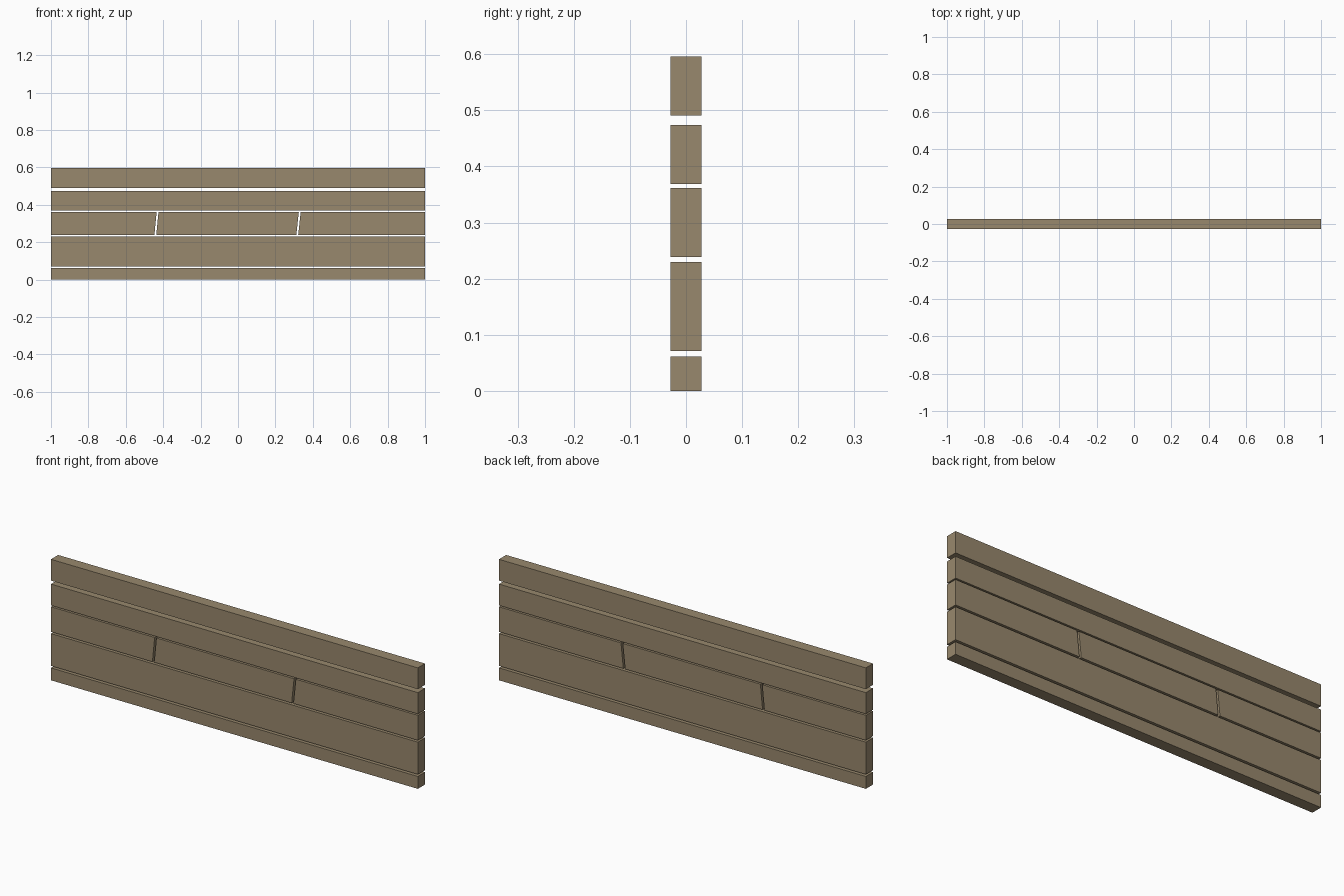
import bpy, bmesh

if "Cube" in bpy.data.objects:
    bpy.data.objects.remove(bpy.data.objects["Cube"])

HALF_DEPTH = 0.028

# One weathered wood colour
wood = bpy.data.materials.new("weathered wood")
wood.diffuse_color = (0.314, 0.246, 0.153, 1)
wood.use_nodes = True
wood.node_tree.nodes["Principled BSDF"].inputs["Base Color"].default_value = wood.diffuse_color


def plank(name, z0, z1, left=(-1, -1), right=(1, 1)):
    """Board from a front outline; left/right are (bottom x, top x)."""
    outline = [(left[0], z0), (right[0], z0), (right[1], z1), (left[1], z1)]
    bm = bmesh.new()
    face = bm.faces.new([bm.verts.new((x, -HALF_DEPTH, z)) for x, z in outline])
    ext = bmesh.ops.extrude_face_region(bm, geom=[face])
    verts = [v for v in ext["geom"] if isinstance(v, bmesh.types.BMVert)]
    bmesh.ops.translate(bm, verts=verts, vec=(0, 2 * HALF_DEPTH, 0))
    bmesh.ops.recalc_face_normals(bm, faces=bm.faces)
    mesh = bpy.data.meshes.new(name)
    bm.to_mesh(mesh)
    bm.free()
    mesh.materials.append(wood)
    bpy.context.collection.objects.link(bpy.data.objects.new(name, mesh))


# Full-length boards
plank("bottom_plank", 0.0, 0.061)
plank("wide_plank", 0.071, 0.23)
plank("upper_plank", 0.369, 0.474)
plank("top_plank", 0.491, 0.596)

# Middle row, split by two slanted cuts
cuts = [(-1, -1), (-0.442, -0.430), (0.317, 0.330), (1, 1)]
GAP = 0.005
for i, side in enumerate(("left", "centre", "right")):
    l = [x + (GAP if i > 0 else 0) for x in cuts[i]]
    r = [x - (GAP if i < 2 else 0) for x in cuts[i + 1]]
    plank("middle_plank_" + side, 0.239, 0.362, l, r)
